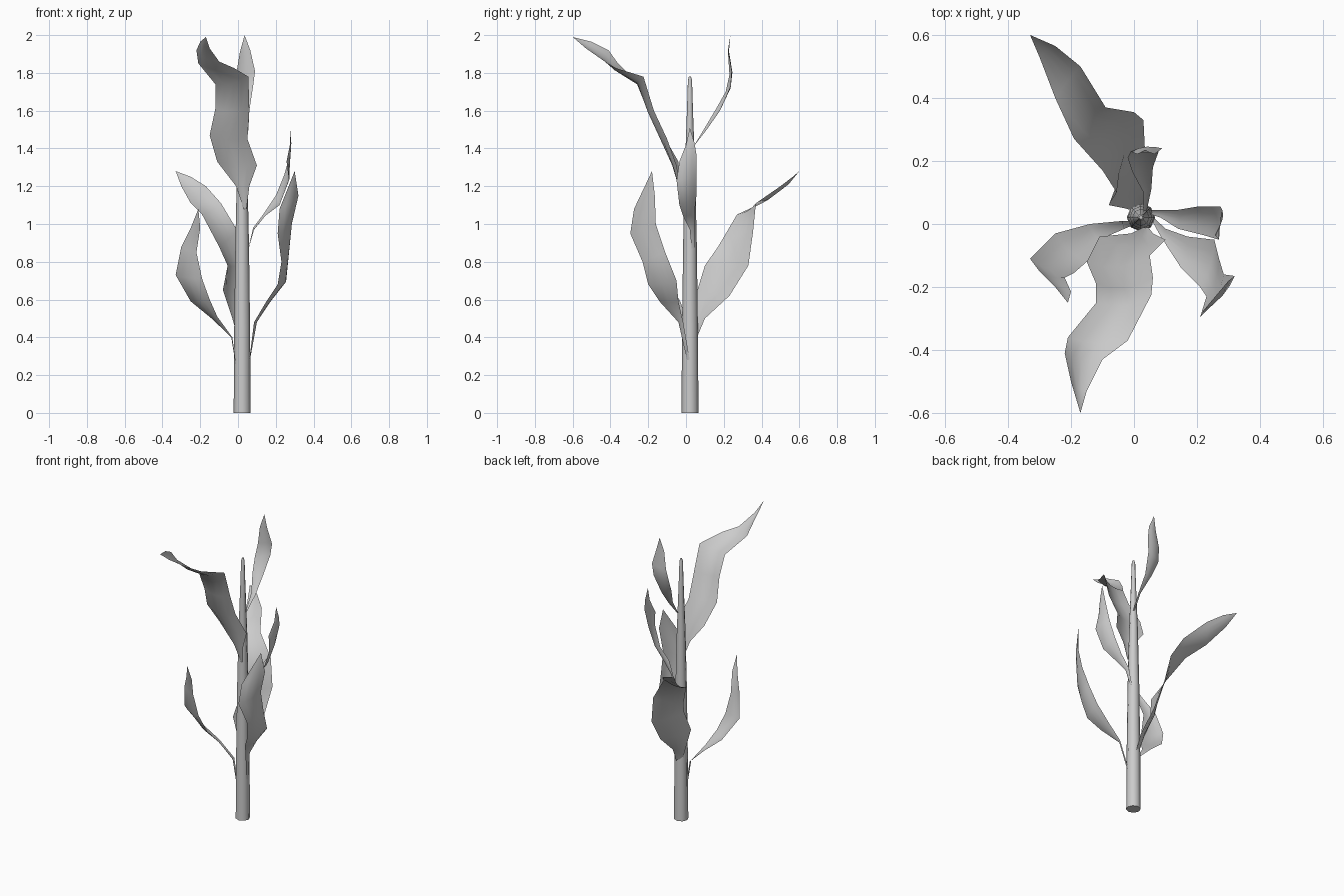
import bpy, bmesh, math
from mathutils import Vector


def finish(name, bm, angle):
    me = bpy.data.meshes.new(name)
    bm.to_mesh(me)
    bm.free()
    ob = bpy.data.objects.new(name, me)
    bpy.context.collection.objects.link(ob)
    bpy.ops.object.select_all(action='DESELECT')
    ob.select_set(True)
    bpy.context.view_layer.objects.active = ob
    bpy.ops.object.shade_smooth_by_angle(angle=math.radians(angle))
    return ob


def leaf(name, stations, tip, fold=0.1):
    """Blade lofted between two edges (left xyz, right xyz), bowed out along the midrib."""
    bm = bmesh.new()
    tip = Vector(tip)
    pairs = [(Vector(s[:3]), Vector(s[3:])) for s in stations]
    mids = [(a + b) / 2 for a, b in pairs] + [tip]
    rows = []
    for i, (a, b) in enumerate(pairs):
        along = mids[i + 1] - mids[max(i - 1, 0)]
        out = (b - a).cross(along).normalized() * (b - a).length * fold
        rows.append([bm.verts.new(a.lerp(b, t) + out * (1 - (2 * t - 1) ** 2))
                     for t in (0, 0.25, 0.5, 0.75, 1)])
    for r, s in zip(rows, rows[1:]):
        for j in range(4):
            bm.faces.new((r[j], r[j + 1], s[j + 1], s[j]))
    end = bm.verts.new(tip)
    for j in range(4):
        bm.faces.new((rows[-1][j], rows[-1][j + 1], end))
    return finish(name, bm, 80)


# Tapered stalk
bm = bmesh.new()
rings = []
for z, r in ((0, .045), (.45, .042), (.9, .036), (1.3, .027), (1.6, .016), (1.76, .011), (1.78, .006)):
    rings.append([bm.verts.new((.022 + r * math.cos(k * math.tau / 8),
                                .021 + r * math.sin(k * math.tau / 8), z)) for k in range(8)])
for a, b in zip(rings, rings[1:]):
    for k in range(8):
        bm.faces.new((a[k], a[k - 7], b[k - 7], b[k]))
bm.faces.new(rings[0][::-1])
bm.faces.new(rings[-1])
finish("stalk", bm, 50)

# Large upper leaf, bending forward
leaf("front_leaf", [
    (.03, -.01, 1.08, .045, -.01, 1.08),
    (-.01, -.03, 1.20, .06, -.03, 1.20),
    (-.11, -.04, 1.33, .10, -.05, 1.31),
    (-.15, -.12, 1.47, .05, -.10, 1.45),
    (-.12, -.19, 1.61, .06, -.17, 1.60),
    (-.12, -.25, 1.74, .055, -.225, 1.78),
    (-.21, -.36, 1.85, -.02, -.37, 1.825),
    (-.22, -.41, 1.92, -.10, -.43, 1.86),
    (-.20, -.50, 1.965, -.15, -.53, 1.93)], (-.17, -.60, 1.99), .14)

# Topmost leaf at the back
leaf("top_leaf", [
    (.04, .04, 1.41, .03, .04, 1.41),
    (.055, .11, 1.50, .03, .10, 1.51),
    (.06, .18, 1.60, -.005, .165, 1.62),
    (.08, .235, 1.73, -.02, .21, 1.70),
    (.09, .24, 1.81, -.01, .23, 1.79),
    (.065, .222, 1.92, .01, .222, 1.91)], (.035, .235, 2.0))

# Large back leaf
leaf("back_leaf", [
    (.03, .05, .38, .005, .04, .38),
    (.03, .10, .50, -.03, .05, .50),
    (.035, .23, .62, -.08, .06, .65),
    (.03, .33, .78, -.055, .10, .78),
    (.0, .355, .96, -.10, .17, .88),
    (-.09, .37, 1.11, -.19, .27, 1.05),
    (-.17, .50, 1.20, -.25, .40, 1.11),
    (-.25, .565, 1.25, -.30, .53, 1.20)], (-.33, .60, 1.28), .08)

# Lower left leaf
leaf("left_leaf", [
    (-.005, .01, .22, -.005, -.005, .22),
    (-.035, .01, .40, -.03, -.015, .40),
    (-.14, .0, .50, -.11, -.05, .51),
    (-.25, -.03, .59, -.15, -.12, .60),
    (-.33, -.11, .73, -.19, -.155, .71),
    (-.30, -.15, .88, -.22, -.17, .85),
    (-.25, -.20, .98, -.20, -.215, .98)], (-.21, -.25, 1.08))

# Lower right leaf
leaf("right_leaf", [
    (.06, .005, .28, .063, .02, .28),
    (.085, -.04, .48, .10, -.015, .48),
    (.15, -.14, .59, .17, -.04, .59),
    (.21, -.20, .68, .255, -.05, .70),
    (.23, -.23, .80, .27, -.11, .85),
    (.21, -.295, .95, .285, -.16, 1.0),
    (.22, -.275, 1.08, .32, -.165, 1.15)], (.30, -.18, 1.28), .08)

# Middle right leaf
leaf("right_upper_leaf", [
    (.055, .03, .87, .055, .045, .87),
    (.085, .02, .97, .08, .045, .98),
    (.14, -.015, 1.04, .14, .045, 1.06),
    (.22, -.035, 1.10, .20, .055, 1.15),
    (.27, -.05, 1.23, .245, .055, 1.26),
    (.257, -.035, 1.33, .275, .055, 1.37),
    (.275, .0, 1.42, .28, .045, 1.43)], (.275, .02, 1.51))
